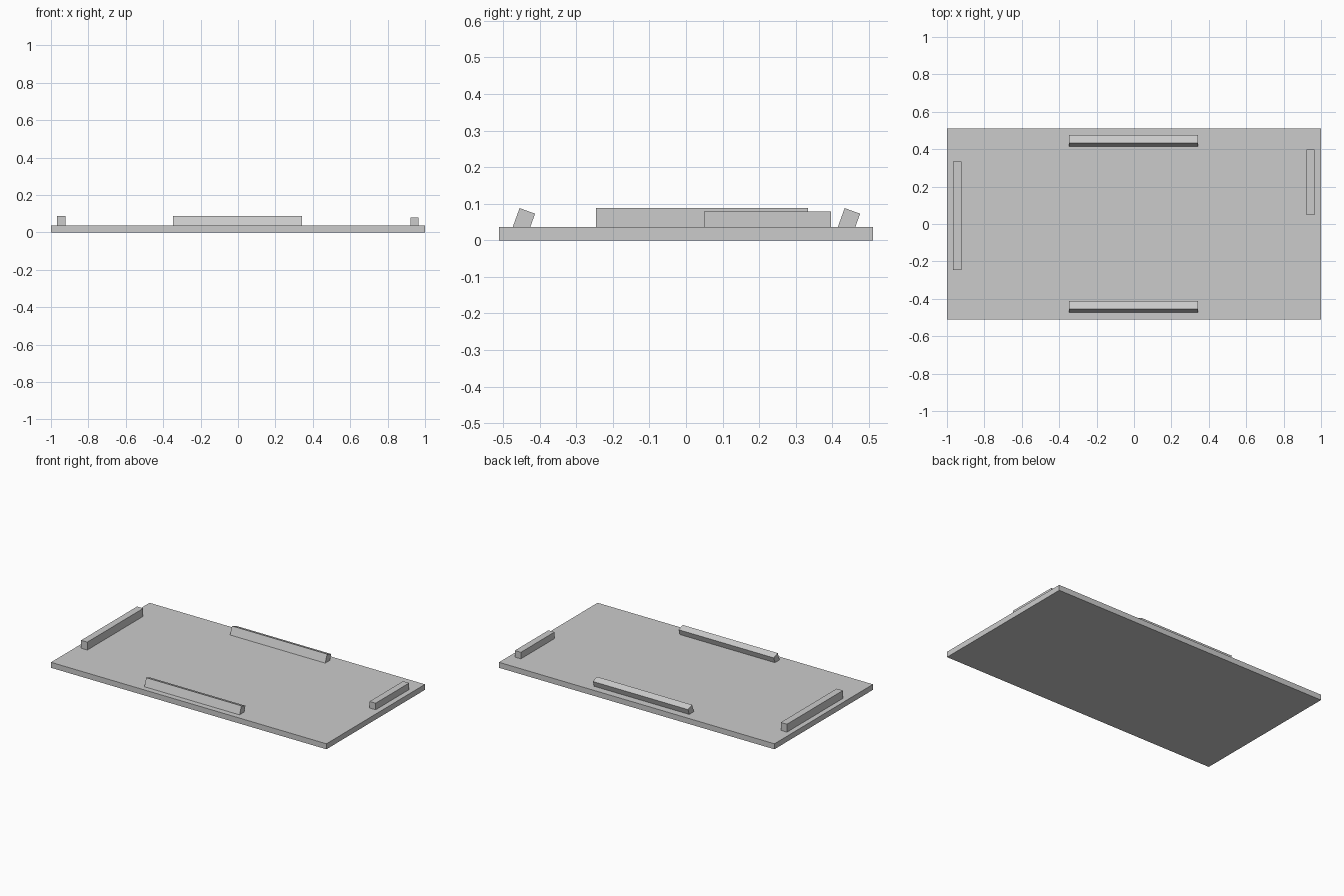
import bpy
import math
from mathutils import Vector, Matrix

cube = bpy.data.objects.get("Cube")
if cube:
    bpy.data.objects.remove(cube, do_unlink=True)

grey = bpy.data.materials.new("plain grey")
grey.use_nodes = True
grey.diffuse_color = (0.6, 0.6, 0.6, 1)
grey.node_tree.nodes["Principled BSDF"].inputs["Base Color"].default_value = (0.6, 0.6, 0.6, 1)


def box(name, low, high):
    """Flat-sided box between two opposite corners."""
    low, high = Vector(low), Vector(high)
    bpy.ops.mesh.primitive_cube_add(size=1)
    obj = bpy.context.object
    obj.name = name
    obj.data.transform(Matrix.Translation((low + high) / 2) @ Matrix.Diagonal((*(high - low), 1)))
    obj.data.materials.append(grey)
    return obj


SLAB_TOP = 0.036

# Base slab
box("base_slab", (-1, -0.511, 0), (1, 0.511, SLAB_TOP))

# Upright end rails, of different lengths
box("right_end_rail", (-0.967, -0.246, SLAB_TOP), (-0.922, 0.334, 0.088))
box("left_end_rail", (0.921, 0.049, SLAB_TOP), (0.965, 0.397, 0.079))

# Long rails leaning backwards, their lower edges sunk into the slab
for name, y in (("front_leaning_rail", -0.455), ("back_leaning_rail", 0.434)):
    rail = box(name, (-0.348, 0, -0.07), (0.343, 0.045, 0))
    rail.location = (0, y, 0.088)
    rail.rotation_euler.x = math.radians(-20)
